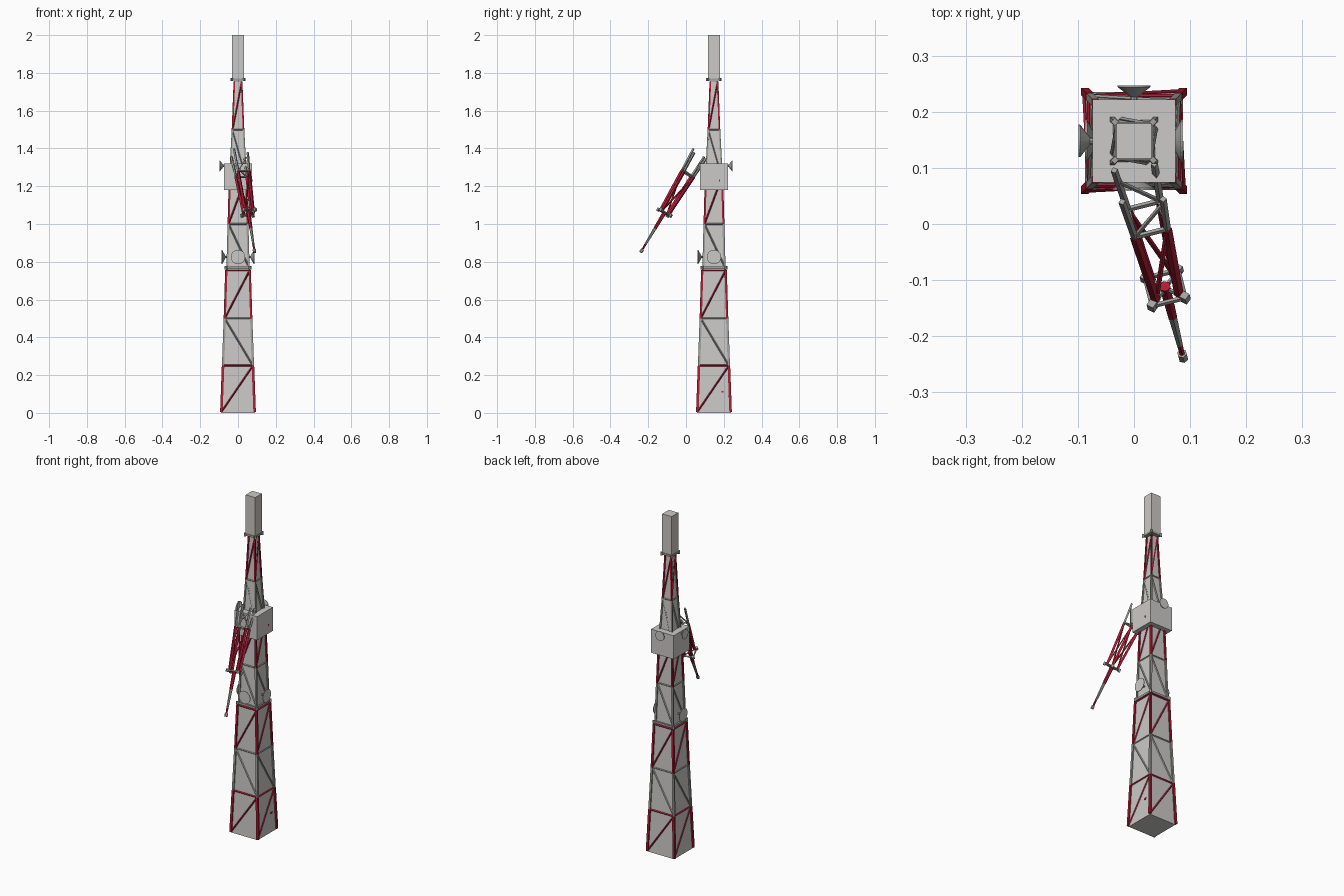
import bpy, bmesh, math
from mathutils import Vector, Matrix

old = bpy.data.objects.get("Cube")
if old:
    bpy.data.objects.remove(old)

CY = 0.148  # tower axis offset along y


def material(name, rgb):
    m = bpy.data.materials.new(name)
    m.use_nodes = True
    m.diffuse_color = (*rgb, 1)
    m.node_tree.nodes["Principled BSDF"].inputs["Base Color"].default_value = (*rgb, 1)
    return m


PANEL = material("pale_grey_panel", (0.6, 0.59, 0.57))
STEEL = material("steel_grey", (0.36, 0.36, 0.35))
RED = material("warning_red", (0.42, 0.012, 0.035))


class Part:
    """Collects simple solids into one single-colour object."""

    def __init__(self, name, mat):
        self.name, self.mat, self.bm = name, mat, bmesh.new()

    def rod(self, a, b, r1, r2=None, sides=4, spin=0):
        a, b = Vector(a), Vector(b)
        d = b - a
        turn = d.to_track_quat('Z', 'Y').to_matrix().to_4x4()
        mat = Matrix.Translation((a + b) / 2) @ turn @ Matrix.Rotation(spin, 4, 'Z')
        bmesh.ops.create_cone(self.bm, cap_ends=True, segments=sides, radius1=r1,
                              radius2=r1 if r2 is None else r2, depth=d.length, matrix=mat)

    def box(self, centre, size, frame=Matrix.Identity(4)):
        mat = Matrix.Translation(centre) @ frame @ Matrix.Diagonal((*size, 1))
        bmesh.ops.create_cube(self.bm, size=1, matrix=mat)

    def frustum(self, z0, z1, h0, h1):
        k = math.sqrt(2)
        mat = Matrix.Translation((0, CY, (z0 + z1) / 2)) @ Matrix.Rotation(math.pi / 4, 4, 'Z')
        bmesh.ops.create_cone(self.bm, cap_ends=True, segments=4, radius1=h0 * k,
                              radius2=h1 * k, depth=z1 - z0, matrix=mat)

    def done(self):
        me = bpy.data.meshes.new(self.name)
        bmesh.ops.recalc_face_normals(self.bm, faces=self.bm.faces)
        self.bm.to_mesh(me)
        self.bm.free()
        me.materials.append(self.mat)
        ob = bpy.data.objects.new(self.name, me)
        bpy.context.collection.objects.link(ob)
        return ob


def corner(i, h, z):
    """Corner i of a square ring, counter-clockwise from front left of the face."""
    sx, sy = ((-1, -1), (1, -1), (1, 1), (-1, 1))[i % 4]
    return Vector((sx * h, CY + sy * h, z))


# Tower bays: bottom, top, half widths, leg radius, colour, brace direction
bays = [
    ("base_bay", 0.005, 0.25, 0.088, 0.079, 0.0095, RED, True),
    ("lower_middle_bay", 0.25, 0.5, 0.079, 0.07, 0.0085, STEEL, False),
    ("lower_top_bay", 0.5, 0.755, 0.07, 0.062, 0.0085, RED, True),
    ("middle_bay", 0.775, 1.0, 0.056, 0.05, 0.0075, STEEL, False),
    ("red_middle_bay", 1.0, 1.25, 0.05, 0.043, 0.0075, RED, True),
    ("upper_bay", 1.25, 1.5, 0.042, 0.029, 0.006, STEEL, False),
    ("red_upper_bay", 1.5, 1.755, 0.029, 0.019, 0.006, RED, True),
]
core = Part("tower_core", PANEL)
for name, z0, z1, h0, h1, r, mat, rising in bays:
    lattice = Part(name + "_lattice", mat)
    for i in range(4):
        lattice.rod(corner(i, h0, z0), corner(i, h1, z1), r)
        if mat is RED and z1 < 1:
            lattice.rod(corner(i, h1, z1), corner(i + 1, h1, z1), 0.005)
        elif mat is STEEL:
            lattice.rod(corner(i, h1, z1), corner(i + 1, h1, z1), 0.004)
        a, b = (i, i + 1) if rising else (i + 1, i)
        lattice.rod(corner(a, h0, z0), corner(b, h1, z1), 0.0045)
    lattice.done()
    core.frustum(z0 - 0.005, z1, h0 - 0.001, h1 - 0.001)
core.done()

# Ring platforms with corner plates
for name, z, h, r in (("middle_platform", 0.768, 0.064, 0.008), ("top_flange", 1.765, 0.034, 0.007)):
    ring = Part(name, STEEL)
    ring.frustum(z - 0.006, z + 0.006, h, h)
    for i in range(4):
        ring.rod(corner(i, h, z - 0.009), corner(i, h, z + 0.009), r)
    ring.done()

# Equipment cabin and top mast
cabin = Part("equipment_cabin", PANEL)
cabin.frustum(1.18, 1.32, 0.074, 0.074)
cabin.done()
mast = Part("top_mast", PANEL)
mast.frustum(1.76, 2.0, 0.031, 0.031)
mast.done()

# Small hatches on the +x side
hatches = Part("small_hatches", RED)
hatches.box((0.083, CY + 0.045, 0.112), (0.008, 0.012, 0.01))
hatches.box((0.074, CY + 0.03, 1.23), (0.004, 0.006, 0.01))
hatches.done()

# Dishes: outward direction, start, height, radius
dishes = [
    ("lower_front_dish", (0, -1), 0.066, 0.825, 0.038),
    ("lower_left_dish", (1, 0), 0.066, 0.825, 0.038),
    ("lower_right_dish", (-1, 0), 0.066, 0.825, 0.038),
    ("cabin_right_dish", (-1, 0), 0.078, 1.308, 0.029),
    ("cabin_back_dish", (0, 1), 0.078, 1.308, 0.029),
]
for name, (dx, dy), start, z, r in dishes:
    out = Vector((dx, dy, 0))
    base = Vector((0, CY, z))
    back = Part(name + "_back", STEEL)
    back.rod(base + out * start, base + out * (start + 0.018), 0.006, r, 24)
    back.rod(base + out * 0.045, base + out * (start + 0.004), 0.006, sides=8)
    back.done()
    face = Part(name + "_cover", PANEL)
    face.rod(base + out * (start + 0.018), base + out * (start + 0.021), r, sides=24)
    face.done()

# Broken mast section hanging off the front: local frame along its axis
top, tip = Vector((0.007, 0.075, 1.375)), Vector((0.088, -0.24, 0.85))
axis = (tip - top).normalized()
side = Vector((0.97, 0.24, 0))
side = (side - axis * side.dot(axis)).normalized()
deep = axis.cross(side)
length = (tip - top).length


def hang(i, t, h):
    sx, sy = ((-1, -1), (1, -1), (1, 1), (-1, 1))[i % 4]
    return top + axis * (t * length) + side * (sx * h) + deep * (sy * h)


J0, J1 = 0.21, 0.6
upper = Part("fallen_mast_bent_legs", STEEL)
lower = Part("fallen_mast_red_legs", RED)
for i in range(4):
    upper.rod(hang(i, (0, 0.02, 0.03, -0.01)[i], 0.036), hang(i, J0, 0.03), 0.0065)
    upper.rod(hang(i, J0, 0.03), hang(i + 1, J0, 0.03), 0.005)
    lower.rod(hang(i, J0, 0.03), hang(i, J1, 0.021), 0.0085)
    lower.rod(hang(i, J0, 0.03), hang(i + 1, J1, 0.021), 0.0045)
upper.rod(hang(0, 0.06, 0.034), hang(1, J0, 0.03), 0.004)
upper.rod(hang(2, 0.06, 0.034), hang(3, J0, 0.03), 0.004)
upper.done()
lower.done()

# Flange and spire of the fallen mast
flange = Part("fallen_mast_flange", STEEL)
for i in range(4):
    flange.rod(hang(i, J1, 0.03), hang(i + 1, J1, 0.03), 0.0045)
    flange.rod(hang(i, J1 - 0.014, 0.03), hang(i, J1 + 0.014, 0.03), 0.0095)
    flange.rod(hang(i, J1, 0.03), hang(i, J1, 0), 0.004)
flange.done()
for name, mat, t0, t1, r0, r1 in (
        ("spire_root", RED, J1 - 0.01, 0.76, 0.011, 0.009),
        ("spire_middle", STEEL, 0.76, 0.92, 0.0085, 0.006),
        ("spire_end", RED, 0.92, 0.97, 0.006, 0.005),
        ("spire_cap", STEEL, 0.97, 1.0, 0.009, 0.009)):
    piece = Part(name, mat)
    piece.rod(hang(0, t0, 0), hang(0, t1, 0), r0, r1, 6)
    piece.done()
